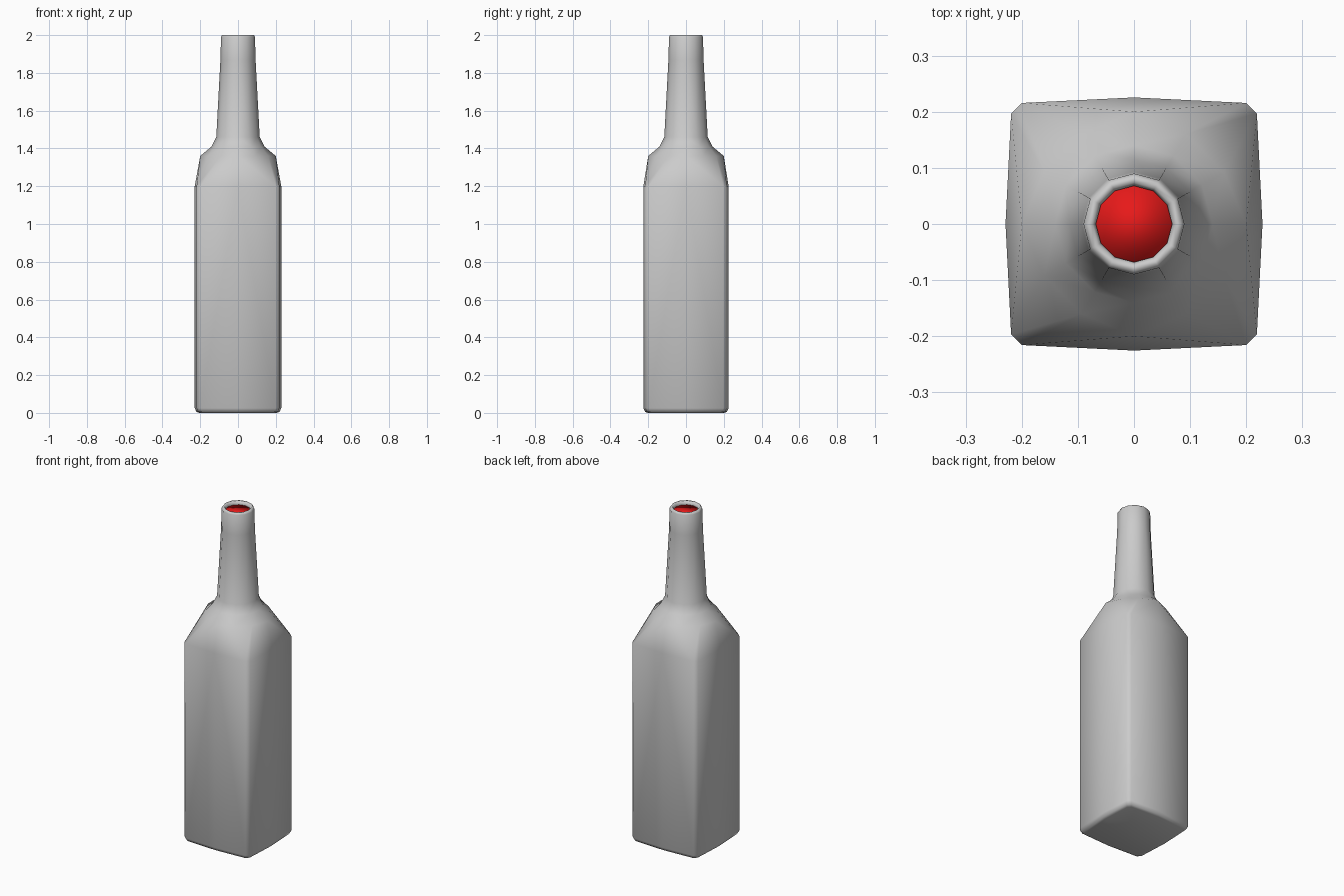
import bpy, bmesh
from math import cos, sin, radians

cube = bpy.data.objects.get("Cube")
if cube:
    bpy.data.objects.remove(cube)


def material(name, colour):
    m = bpy.data.materials.new(name)
    m.use_nodes = True
    m.diffuse_color = colour
    m.node_tree.nodes["Principled BSDF"].inputs["Base Color"].default_value = colour
    return m


def round_ring(z, r, diag=None):
    """Twelve points on a circle; the off-axis points may have their own radius."""
    pts = []
    for i in range(12):
        a = radians(30 * i)
        k = r if i % 3 == 0 or diag is None else diag
        pts.append((k * cos(a), k * sin(a), z))
    return pts


def square_ring(z, s=1.0):
    """Twelve points on a slightly bulging square with chamfered corners."""
    pts = []
    quarter = [(0.229, 0), (0.219, 0.2), (0.2, 0.219)]
    for turn in range(4):
        for x, y in quarter:
            for _ in range(turn):
                x, y = -y, x
            pts.append((x * s, y * s * 0.985, z))
    return pts


def loft(name, rings, mat, cap_top=False):
    """Skin the rings from bottom to top, fanning triangles around each flat's centre."""
    bm = bmesh.new()
    loops = [[bm.verts.new(p) for p in ring] for ring in rings]
    bm.faces.new(loops[0][::-1])
    if cap_top:
        bm.faces.new(loops[-1])
    for low, high in zip(loops, loops[1:]):
        for i in range(12):
            j = (i + 1) % 12
            a, b, c, d = low[i], low[j], high[j], high[i]
            if i % 3 == 0:
                bm.faces.new((a, b, d))
                bm.faces.new((b, c, d))
            elif i % 3 == 2:
                bm.faces.new((a, b, c))
                bm.faces.new((a, c, d))
            else:
                bm.faces.new((a, b, c, d))
    for f in bm.faces:
        f.smooth = True
    mesh = bpy.data.meshes.new(name)
    bm.to_mesh(mesh)
    bm.free()
    mesh.materials.append(mat)
    obj = bpy.data.objects.new(name, mesh)
    bpy.context.collection.objects.link(obj)
    return obj


glass = material("grey glass", (0.6, 0.6, 0.6, 1))
red = material("red liquid", (0.8, 0.01, 0.01, 1))

# Bottle: square body, shoulder, tapered neck and rolled lip
loft("bottle", [
    square_ring(0, 0.9), square_ring(0.006, 0.96), square_ring(0.025),
    square_ring(1.2),
    round_ring(1.36, 0.2, 0.185), round_ring(1.41, 0.14),
    round_ring(1.46, 0.115), round_ring(1.87, 0.093),
    round_ring(1.99, 0.09), round_ring(2.0, 0.084),
    round_ring(2.0, 0.074), round_ring(1.985, 0.068),
    round_ring(1.975, 0.068),
], glass)

# Liquid filling the neck up to the lip
loft("liquid", [round_ring(1.9, 0.066), round_ring(1.98, 0.068)], red, cap_top=True)
